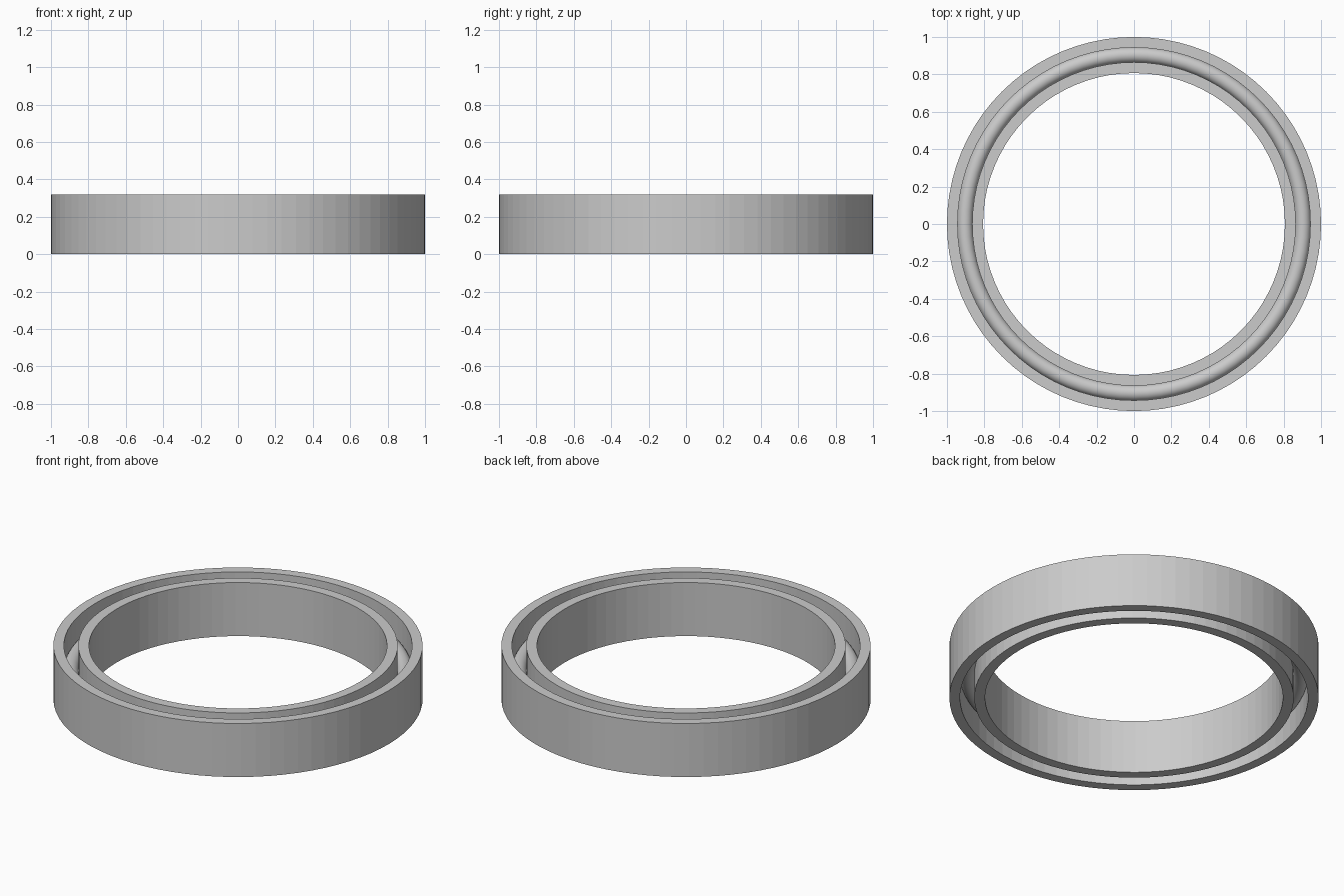
import bpy, bmesh
from math import cos, sin, pi, tau

cube = bpy.data.objects.get("Cube")
if cube:
    bpy.data.objects.remove(cube, do_unlink=True)

SEGMENTS = 80
HEIGHT = 0.32

steel = bpy.data.materials.new("grey steel")
steel.use_nodes = True
colour = (0.6, 0.6, 0.6, 1)
steel.diffuse_color = colour
steel.node_tree.nodes["Principled BSDF"].inputs["Base Color"].default_value = colour


def lathe(name, profile, smooth=False):
    """Revolve a closed (radius, z) profile around the z axis."""
    bm = bmesh.new()
    rings = []
    for i in range(SEGMENTS):
        a = tau * i / SEGMENTS
        rings.append([bm.verts.new((r * cos(a), r * sin(a), z)) for r, z in profile])
    n = len(profile)
    for i, ring in enumerate(rings):
        nxt = rings[(i + 1) % SEGMENTS]
        for j in range(n):
            k = (j + 1) % n
            face = bm.faces.new((ring[j], nxt[j], nxt[k], ring[k]))
            face.smooth = smooth
    bmesh.ops.recalc_face_normals(bm, faces=bm.faces)
    mesh = bpy.data.meshes.new(name)
    bm.to_mesh(mesh)
    bm.free()
    mesh.materials.append(steel)
    obj = bpy.data.objects.new(name, mesh)
    bpy.context.collection.objects.link(obj)
    return obj


def band(inner, outer):
    return [(inner, 0), (outer, 0), (outer, HEIGHT), (inner, HEIGHT)]


# Two concentric races
lathe("outer_race", band(0.943, 1.0))
lathe("inner_race", band(0.807, 0.865))

# Round rolling ring filling the gap between the races at mid height
MID, TUBE, SIDES = 0.904, 0.042, 24
lathe("rolling_ring",
      [(MID + TUBE * cos(tau * i / SIDES), HEIGHT / 2 + TUBE * sin(tau * i / SIDES))
       for i in range(SIDES)], smooth=True)
